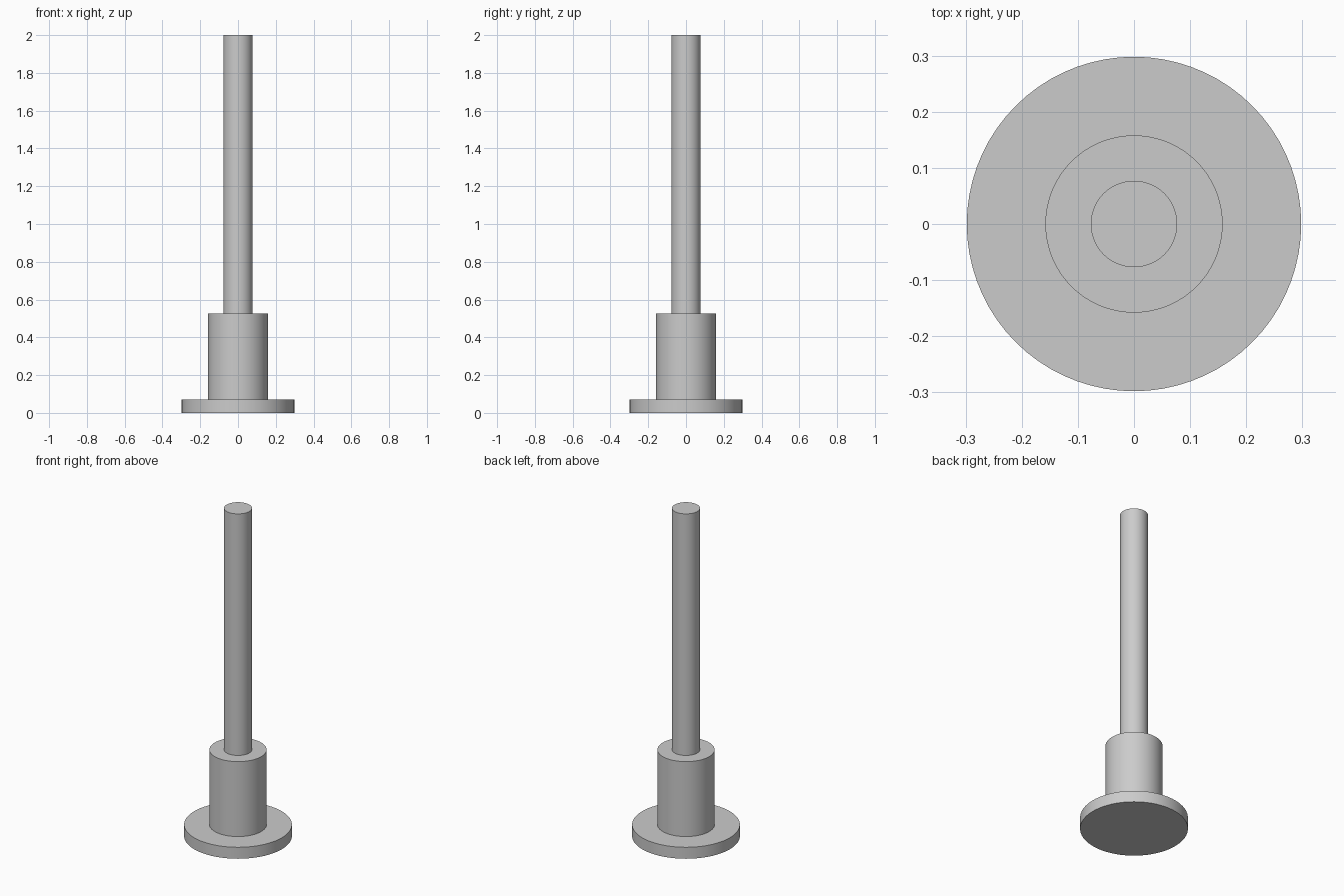
import bpy, bmesh, math
from mathutils import Matrix, Vector

cube = bpy.data.objects.get("Cube")
if cube:
    bpy.data.objects.remove(cube, do_unlink=True)

SIDES = 72

# One plain grey metal
grey = bpy.data.materials.new("grey_metal")
grey.use_nodes = True
colour = (0.6, 0.6, 0.6, 1.0)
grey.diffuse_color = colour
grey.node_tree.nodes["Principled BSDF"].inputs["Base Color"].default_value = colour


def turned_part(name, profile):
    """Revolve a (radius, height) profile around z, capping both ends."""
    bm = bmesh.new()
    rings = []
    for radius, height in profile:
        rings.append(bmesh.ops.create_circle(
            bm, segments=SIDES, radius=radius,
            matrix=Matrix.Translation(Vector((0, 0, height))))["verts"])
    for low, high in zip(rings, rings[1:]):
        for i in range(SIDES):
            j = (i + 1) % SIDES
            bm.faces.new((low[i], low[j], high[j], high[i]))
    bm.faces.new(rings[0])
    bm.faces.new(rings[-1])
    bmesh.ops.recalc_face_normals(bm, faces=bm.faces)
    mesh = bpy.data.meshes.new(name)
    bm.to_mesh(mesh)
    bm.free()
    mesh.materials.append(grey)
    obj = bpy.data.objects.new(name, mesh)
    bpy.context.collection.objects.link(obj)
    bpy.ops.object.select_all(action="DESELECT")
    obj.select_set(True)
    bpy.context.view_layer.objects.active = obj
    bpy.ops.object.shade_smooth_by_angle(angle=math.radians(30))
    return obj


# Flange, collar and rod turned as one solid piece
flange_r, collar_r, rod_r = 0.298, 0.158, 0.077
flange_top, collar_top, rod_top = 0.07, 0.527, 2.0
turned_part("flanged_rod", [
    (flange_r, 0), (flange_r, flange_top),
    (collar_r, flange_top), (collar_r, collar_top),
    (rod_r, collar_top), (rod_r, rod_top),
])
